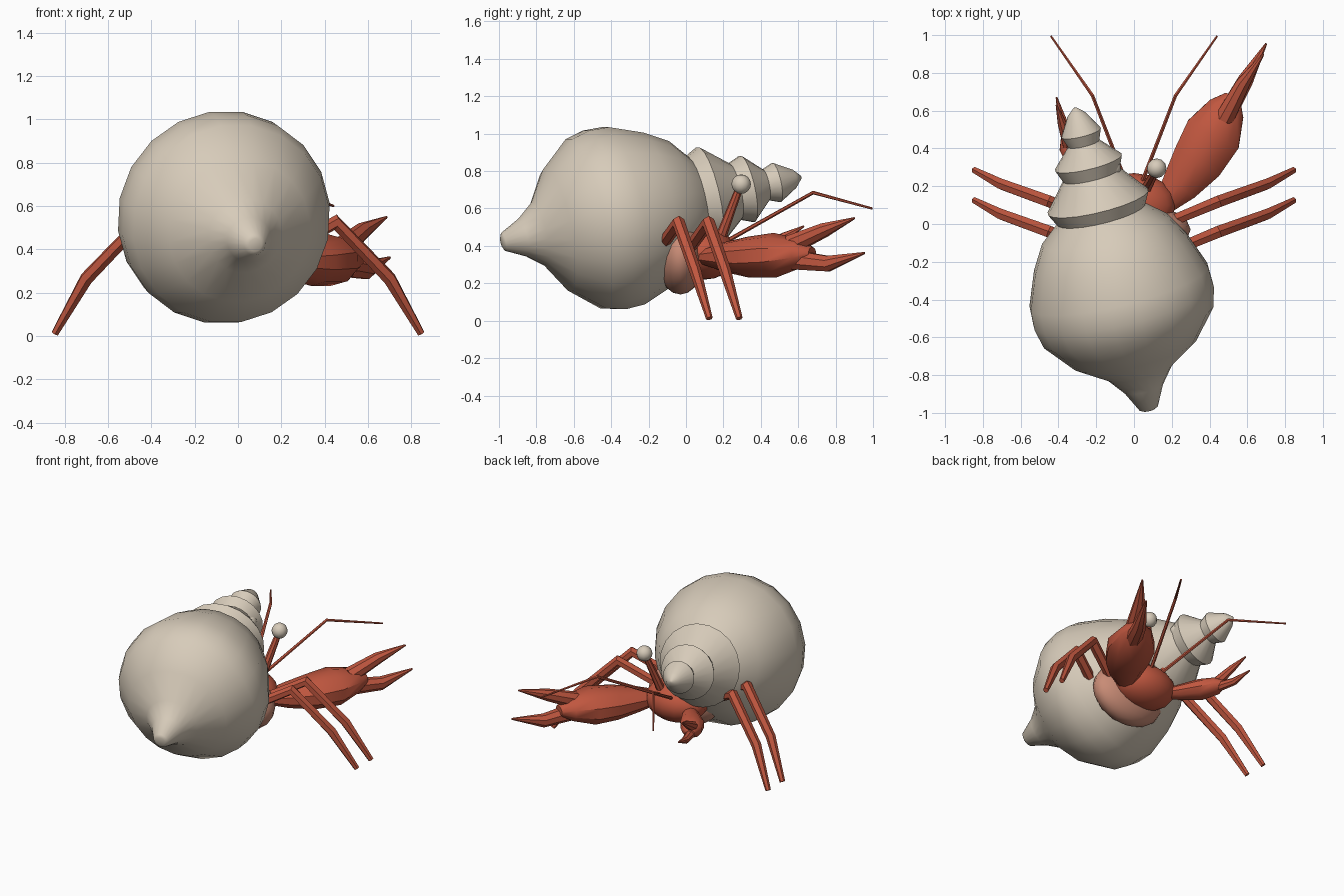
import bpy, bmesh, math
from mathutils import Vector

if "Cube" in bpy.data.objects:
    bpy.data.objects.remove(bpy.data.objects["Cube"])


def make_material(name, colour):
    mat = bpy.data.materials.new(name)
    mat.diffuse_color = (*colour, 1)
    mat.use_nodes = True
    mat.node_tree.nodes["Principled BSDF"].inputs["Base Color"].default_value = mat.diffuse_color
    return mat


SHELL = make_material("shell cream", (0.68, 0.60, 0.49))
RED = make_material("crab red", (0.53, 0.095, 0.05))
SOFT = make_material("soft salmon", (0.58, 0.26, 0.18))


def smooth(obj, angle=40):
    bpy.ops.object.select_all(action='DESELECT')
    obj.select_set(True)
    bpy.context.view_layer.objects.active = obj
    bpy.ops.object.shade_smooth_by_angle(angle=math.radians(angle))


def tube(name, points, radii, sides, mat, squash=1.0, angle=40):
    """Loft capped rings along a path; squash scales the vertical radius."""
    pts = [Vector(p) for p in points]
    bm = bmesh.new()
    rings = []
    for i, p in enumerate(pts):
        before = (p - pts[i - 1]).normalized() if i else Vector()
        after = (pts[i + 1] - p).normalized() if i < len(pts) - 1 else Vector()
        t = (before + after).normalized()
        side = t.cross(Vector((0, 0, 1))).normalized()
        up = side.cross(t)
        ring = []
        for k in range(sides):
            a = math.tau * (k + 0.5) / sides
            ring.append(bm.verts.new(
                p + radii[i] * (side * math.cos(a) + up * math.sin(a) * squash)))
        rings.append(ring)
    for r0, r1 in zip(rings, rings[1:]):
        for k in range(sides):
            j = (k + 1) % sides
            bm.faces.new((r0[k], r0[j], r1[j], r1[k]))
    bm.faces.new(rings[0][::-1])
    bm.faces.new(rings[-1])
    bmesh.ops.recalc_face_normals(bm, faces=bm.faces)
    mesh = bpy.data.meshes.new(name)
    bm.to_mesh(mesh)
    bm.free()
    mesh.materials.append(mat)
    obj = bpy.data.objects.new(name, mesh)
    bpy.context.collection.objects.link(obj)
    smooth(obj, angle)
    return obj


def ellipsoid(name, centre, radii, mat, segments=16, rings=10):
    bpy.ops.mesh.primitive_uv_sphere_add(segments=segments, ring_count=rings,
                                         radius=1, location=centre)
    obj = bpy.context.object
    obj.name = name
    obj.scale = radii
    obj.data.materials.append(mat)
    smooth(obj, 60)
    return obj


# Spiral shell: siphon, big body whorl, then three stepped whorls to the tip
siphon, apex = Vector((0.08, -0.985, 0.42)), Vector((-0.31, 0.605, 0.765))
profile = [(0.0, 0.03), (0.01, 0.05), (0.12, 0.105), (0.21, 0.175), (0.315, 0.335),
           (0.475, 0.468), (0.58, 0.494), (0.685, 0.49), (0.87, 0.42), (1.0, 0.345),
           (1.09, 0.24), (1.16, 0.276),
           (1.31, 0.155), (1.38, 0.183),
           (1.485, 0.085), (1.545, 0.108),
           (1.645, 0.05), (1.684, 0.008)]
axis = (apex - siphon).normalized()
tube("shell", [siphon + axis * s for s, r in profile],
     [r for s, r in profile], 20, SHELL, angle=45)

# Soft abdomen in the shell opening and the head in front of it
ellipsoid("abdomen", (0.03, -0.03, 0.34), (0.27, 0.13, 0.20), SOFT)
ellipsoid("head", (0, 0.10, 0.36), (0.22, 0.17, 0.14), RED)

# Walking legs, eyes and antennae, on both sides
for side, label in ((1, "right"), (-1, "left")):
    for row, dy in (("front", 0.0), ("rear", -0.16)):
        tube(f"{label}_{row}_leg",
             [(side * x, y + dy, z) for x, y, z in
              ((0.16, 0.0, 0.36), (0.45, 0.12, 0.525),
               (0.70, 0.21, 0.265), (0.845, 0.285, 0.012))],
             (0.032, 0.036, 0.032, 0.018), 6, RED, angle=30)
    tube(f"{label}_eye_stalk",
         [(side * 0.06, 0.18, 0.43), (side * 0.118, 0.287, 0.715)],
         (0.03, 0.02), 8, RED)
    ellipsoid(f"{label}_eye", (side * 0.12, 0.295, 0.73), (0.052,) * 3, SHELL, 12, 8)
    tube(f"{label}_antenna",
         [(side * 0.03, 0.19, 0.41), (side * 0.22, 0.68, 0.685), (side * 0.44, 0.995, 0.60)],
         (0.012, 0.010, 0.006), 6, RED)

# Large right claw
tube("large_claw_palm",
     [(0.14, 0.08, 0.34), (0.24, 0.20, 0.34), (0.335, 0.33, 0.34),
      (0.42, 0.475, 0.35), (0.49, 0.61, 0.36), (0.525, 0.675, 0.36)],
     (0.05, 0.105, 0.145, 0.16, 0.105, 0.045), 10, RED, squash=0.75)
tube("large_claw_upper_finger",
     [(0.48, 0.56, 0.405), (0.575, 0.74, 0.485), (0.685, 0.90, 0.548)],
     (0.055, 0.04, 0.006), 8, RED)
tube("large_claw_lower_finger",
     [(0.49, 0.58, 0.325), (0.59, 0.76, 0.305), (0.70, 0.955, 0.362)],
     (0.055, 0.045, 0.006), 8, RED)

# Small left claw
tube("small_claw_palm",
     [(-0.12, 0.13, 0.34), (-0.20, 0.23, 0.34), (-0.28, 0.33, 0.345),
      (-0.34, 0.42, 0.355), (-0.365, 0.47, 0.36)],
     (0.035, 0.06, 0.08, 0.065, 0.025), 10, RED, squash=0.8)
tube("small_claw_upper_finger",
     [(-0.345, 0.42, 0.385), (-0.38, 0.53, 0.45), (-0.41, 0.63, 0.505)],
     (0.035, 0.025, 0.005), 8, RED)
tube("small_claw_lower_finger",
     [(-0.345, 0.43, 0.345), (-0.38, 0.55, 0.345), (-0.41, 0.67, 0.385)],
     (0.033, 0.025, 0.005), 8, RED)
